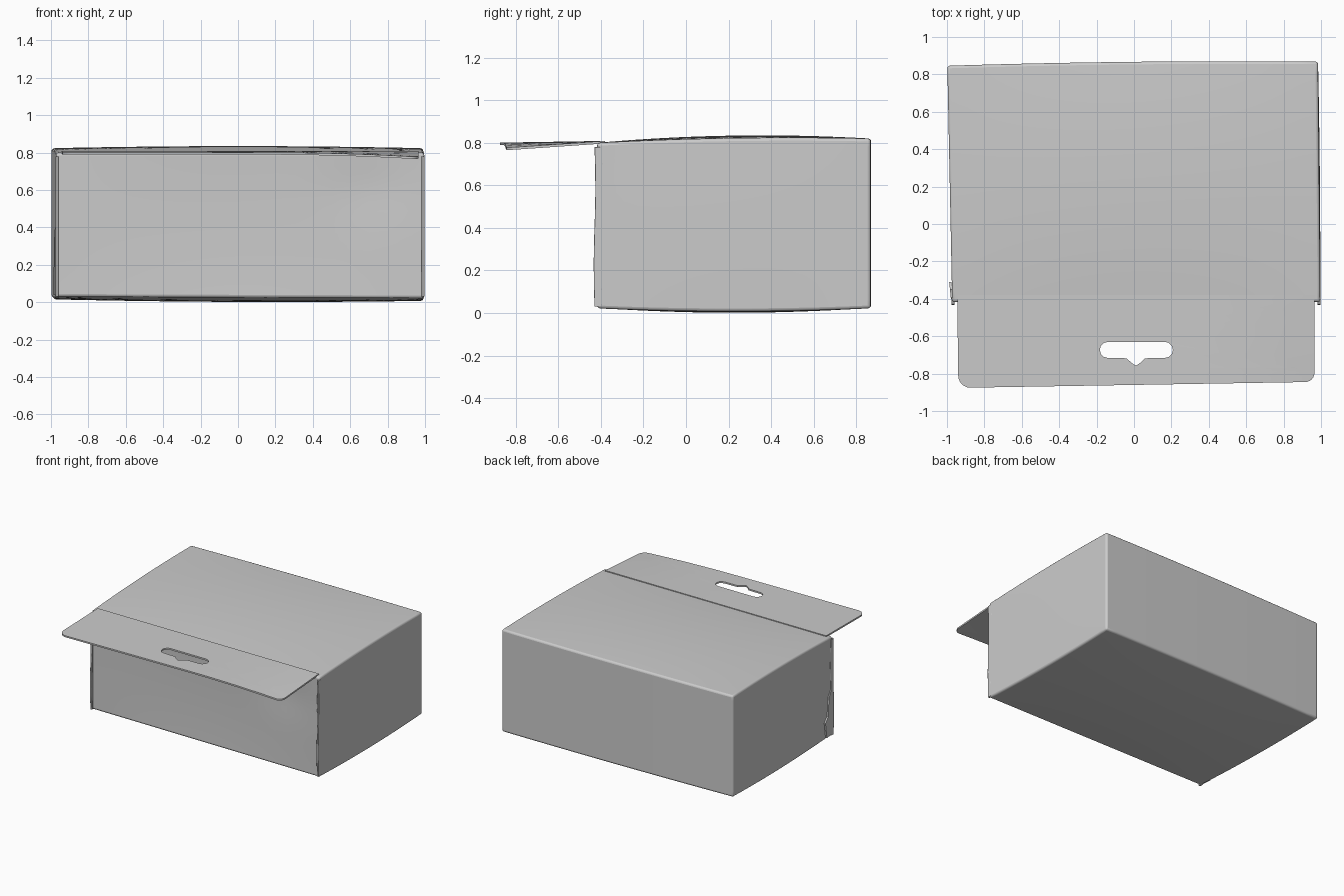
import bpy, bmesh
from math import sin, cos, pi, radians, exp
from mathutils import Vector

if "Cube" in bpy.data.objects:
    bpy.data.objects.remove(bpy.data.objects["Cube"])


def finish(obj, angle=35):
    bpy.ops.object.select_all(action='DESELECT')
    obj.select_set(True)
    bpy.context.view_layer.objects.active = obj
    bpy.ops.object.shade_smooth_by_angle(angle=radians(angle))


def add_object(name, bm):
    bmesh.ops.recalc_face_normals(bm, faces=bm.faces)
    mesh = bpy.data.meshes.new(name)
    bm.to_mesh(mesh)
    bm.free()
    obj = bpy.data.objects.new(name, mesh)
    bpy.context.collection.objects.link(obj)
    return obj


def arc(cx, cy, r, a0, a1, n=6):
    return [(cx + r * cos(radians(a0 + (a1 - a0) * i / n)),
             cy + r * sin(radians(a0 + (a1 - a0) * i / n))) for i in range(n + 1)]


def warp_body(u, v, w):
    """Map a -1..1 cube to the softly bulging, slightly skewed carton."""
    bu, bv, bw = 1 - u * u, 1 - v * v, 1 - w * w
    left = -0.985 - 0.013 * v
    right = 0.990 - 0.006 * v + 0.004 * bv * bw
    x = left + (right - left) * (u + 1) / 2
    dent = 0.012 * exp(-((u - 0.7) / 0.2) ** 2 - ((w - 0.5) / 0.45) ** 2)
    front = -0.418 + 0.008 * bu * bw + dent
    back = 0.857 + 0.011 * u + 0.010 * bu
    y = front + (back - front) * (v + 1) / 2
    bottom = 0.026 - 0.004 * u - 0.024 * bv * (0.6 + 0.4 * bu)
    top = 0.80 + 0.010 * (v + 1) + 0.024 * bv * (0.5 + 0.5 * bu)
    z = bottom + (top - bottom) * (w + 1) / 2
    return Vector((x, y, z))


# Carton body
bm = bmesh.new()
bmesh.ops.create_cube(bm, size=2)
bmesh.ops.subdivide_edges(bm, edges=bm.edges[:], cuts=19, use_grid_fill=True)
for vert in bm.verts:
    vert.co = warp_body(*vert.co)
body = add_object("carton_body", bm)
bevel = body.modifiers.new("soft_edges", 'BEVEL')
bevel.width, bevel.segments = 0.014, 3
bevel.limit_method, bevel.angle_limit = 'ANGLE', radians(50)
finish(body)

# Hanging flap: rounded outline with a hanger slot
outline = ([(0.965, -0.38)] + arc(0.915, -0.795, 0.05, 0, -90)
           + arc(-0.875, -0.81, 0.065, -90, -180) + [(-0.945, -0.38)])
slot = (arc(-0.14, -0.673, 0.043, 90, 270)
        + [(-0.04, -0.718), (-0.01, -0.745), (0.01, -0.757), (0.03, -0.745), (0.06, -0.718)]
        + arc(0.165, -0.673, 0.043, -90, 90))
curve = bpy.data.curves.new("flap_outline", 'CURVE')
curve.dimensions, curve.fill_mode, curve.extrude = '2D', 'BOTH', 0.006
for pts in (outline, slot):
    spline = curve.splines.new('POLY')
    spline.points.add(len(pts) - 1)
    for p, (x, y) in zip(spline.points, pts):
        p.co = (x, y, 0, 1)
    spline.use_cyclic_u = True
temp = bpy.data.objects.new("flap_outline", curve)
bpy.context.collection.objects.link(temp)
bpy.context.view_layer.update()
bm = bmesh.new()
flap_mesh = bpy.data.meshes.new_from_object(
    temp.evaluated_get(bpy.context.evaluated_depsgraph_get()))
bm.from_mesh(flap_mesh)
bpy.data.objects.remove(temp)
bpy.data.meshes.remove(flap_mesh)
bmesh.ops.remove_doubles(bm, verts=bm.verts[:], dist=1e-5)
# slice the flap so that it can bend
cuts = [((-0.8 + 0.16 * i, 0, 0), (1, 0, 0)) for i in range(11)]
cuts += [((0, -0.45 - 0.08 * i, 0), (0, 1, 0)) for i in range(5)]
for co, no in cuts:
    bmesh.ops.bisect_plane(bm, geom=bm.verts[:] + bm.edges[:] + bm.faces[:],
                           plane_co=co, plane_no=no)
for vert in bm.verts:
    x, y, _ = vert.co
    t = max(0, (-0.38 - y) / 0.49)
    droop = 0.026 * max(0, (x - 0.15) / 0.82) ** 2
    vert.co.z += 0.803 - t * (0.008 + droop)
finish(add_object("hanging_flap", bm))

# Raised paper edges where the side panels wrap past the front
for name, x0 in (("left_seam_edge", -0.968), ("right_seam_edge", 0.989)):
    bm = bmesh.new()
    bmesh.ops.create_cube(bm, size=1)
    bmesh.ops.subdivide_edges(bm, edges=bm.edges[:], cuts=6, use_grid_fill=True)
    for vert in bm.verts:
        x, y, z = vert.co
        vert.co = (x0 + 0.014 * x, -0.412 + 0.036 * y + 0.004 * sin(z * 2 * pi),
                   0.405 + 0.75 * z)
    seam = add_object(name, bm)
    mod = seam.modifiers.new("soft_edges", 'BEVEL')
    mod.width, mod.segments = 0.004, 2
    finish(seam)

# Small lifted paper scrap at the lower front of the left side
bm = bmesh.new()
scrap = [(-0.40, 0.04), (-0.33, 0.04), (-0.31, 0.16), (-0.35, 0.20), (-0.36, 0.34), (-0.40, 0.40)]
face = bm.faces.new([bm.verts.new((-0.977 - 0.1 * max(0, y + 0.42), y, z)) for y, z in scrap])
ext = bmesh.ops.extrude_face_region(bm, geom=[face])
for vert in ext["geom"]:
    if isinstance(vert, bmesh.types.BMVert):
        vert.co.x += 0.012
finish(add_object("loose_side_scrap", bm))
